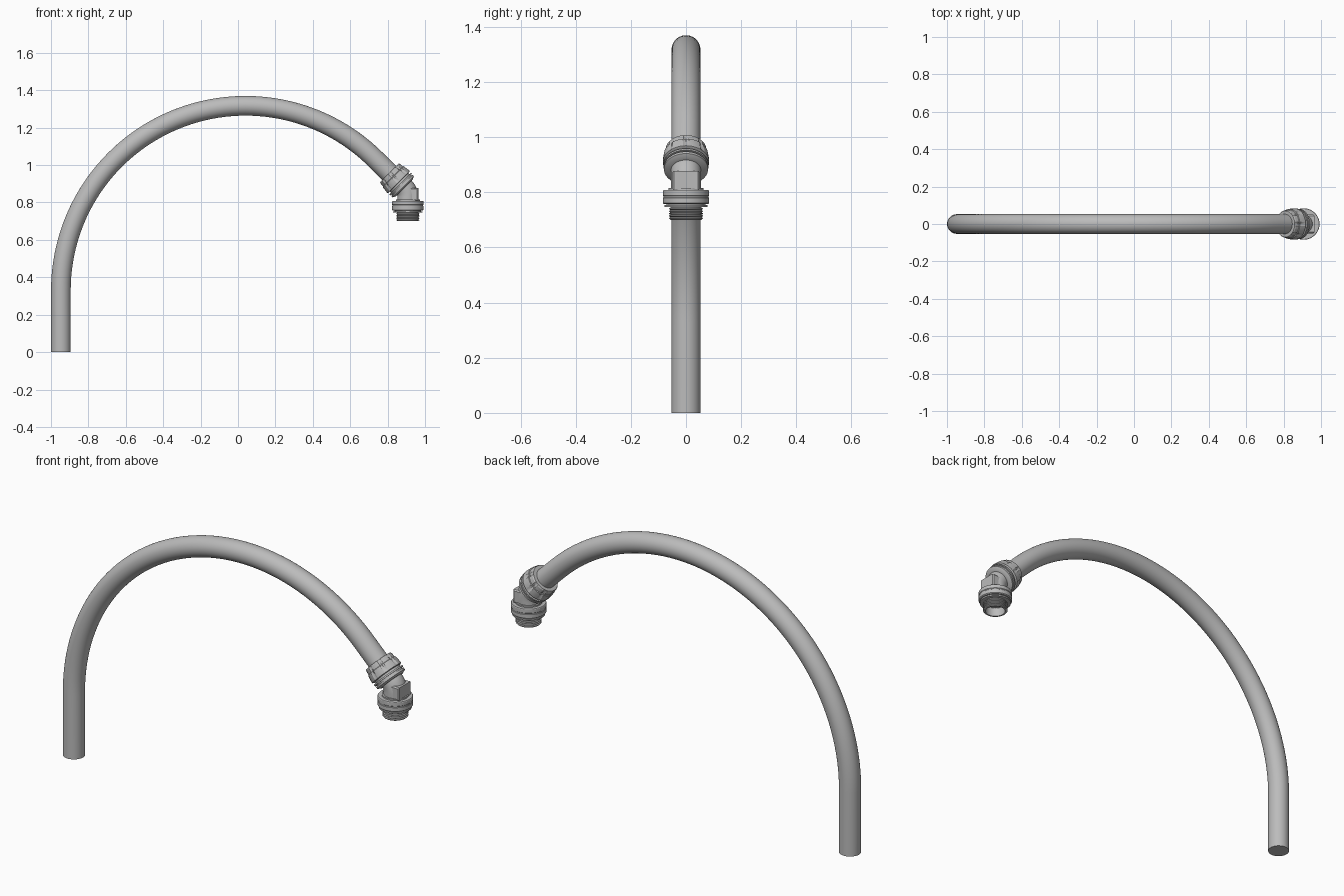
import bpy, bmesh
from math import sin, cos, pi, radians
from mathutils import Vector

cube = bpy.data.objects.get("Cube")
if cube:
    bpy.data.objects.remove(cube, do_unlink=True)

grey = bpy.data.materials.new("mid grey")
grey.use_nodes = True
grey.diffuse_color = (0.5, 0.5, 0.5, 1)
grey.node_tree.nodes["Principled BSDF"].inputs["Base Color"].default_value = (0.5, 0.5, 0.5, 1)

ELBOW = Vector((0.908, 0, 0.86))
DOWN = Vector((0, 0, -1))
UP_LEFT = Vector((-1, 0, 1)).normalized()
SIDE = Vector((0, 1, 0))


def finish(name, bm, angle=30):
    bmesh.ops.recalc_face_normals(bm, faces=bm.faces)
    mesh = bpy.data.meshes.new(name)
    bm.to_mesh(mesh)
    bm.free()
    mesh.materials.append(grey)
    obj = bpy.data.objects.new(name, mesh)
    bpy.context.collection.objects.link(obj)
    bpy.ops.object.select_all(action="DESELECT")
    obj.select_set(True)
    bpy.context.view_layer.objects.active = obj
    bpy.ops.object.shade_smooth_by_angle(angle=radians(angle))
    return obj


def sweep(name, rings, sides=48, grooves=None):
    """Skin round sections given as (centre, direction, radius)."""
    bm = bmesh.new()
    loops = []
    for i, (centre, direction, radius) in enumerate(rings):
        across = SIDE.cross(direction).normalized()
        loop = []
        for k in range(sides):
            a = 2 * pi * k / sides
            r = radius
            if grooves and i in grooves and k % 6 == 0:
                r -= 0.006
            loop.append(bm.verts.new(centre + (across * cos(a) + SIDE * sin(a)) * r))
        loops.append(loop)
    for a, b in zip(loops, loops[1:]):
        for k in range(sides):
            n = (k + 1) % sides
            bm.faces.new((a[k], a[n], b[n], b[k]))
    bm.faces.new(loops[0])
    bm.faces.new(loops[-1])
    return finish(name, bm)


def turned(name, axis, profile, grooves=None):
    """Lathe a (distance from elbow, radius) profile about an axis."""
    return sweep(name, [(ELBOW + axis * d, axis, r) for d, r in profile], 48, grooves)


# Long bent pipe: straight leg, sweeping arc, short straight end
hub, bend = Vector((0.04, 0, 0.33)), 0.987
path = [(Vector((hub.x - bend, 0, 0)), Vector((0, 0, 1)), 0.0525)]
for i in range(61):
    a = radians(180 - 135 * i / 60)
    path.append((hub + Vector((cos(a), 0, sin(a))) * bend, Vector((sin(a), 0, -cos(a))), 0.0525))
path.append((ELBOW + UP_LEFT * 0.05, -UP_LEFT, 0.0525))
sweep("bent_pipe", path)

# Elbow body between the two couplings
body = [(ELBOW + UP_LEFT * 0.06, -UP_LEFT, 0.055)]
for i in range(9):
    t = i / 8
    p = ELBOW + UP_LEFT * 0.03 * (1 - t) ** 2 + DOWN * 0.03 * t ** 2
    a = radians(45 * (1 - t))
    body.append((p, Vector((sin(a), 0, -cos(a))), 0.055))
body.append((ELBOW + DOWN * 0.06, DOWN, 0.055))
sweep("elbow_body", body)

# Flat wrench pad on the outside of the elbow
bm = bmesh.new()
bmesh.ops.create_cube(bm, size=1)
for v in bm.verts:
    v.co = Vector((0.932 + v.co.x * 0.064, v.co.y * 0.1, 0.842 + v.co.z * 0.07))
edges = [e for e in bm.edges if abs(e.verts[0].co.y - e.verts[1].co.y) < 0.01]
bmesh.ops.bevel(bm, geom=edges, offset=0.006, segments=1, affect="EDGES")
finish("elbow_pad", bm)

# Gripped gland nut on the pipe end
turned("gland_nut", UP_LEFT,
       [(0.139, 0.053), (0.139, 0.070), (0.134, 0.074), (0.112, 0.076),
        (0.110, 0.080), (0.078, 0.084), (0.070, 0.084), (0.067, 0.078), (0.067, 0.053)],
       grooves=(2, 3, 4, 5))

# Collar with two rings between the nut and the elbow
turned("gland_collar", UP_LEFT,
       [(0.070, 0.053), (0.070, 0.070), (0.058, 0.070), (0.058, 0.082), (0.050, 0.082),
        (0.050, 0.074), (0.044, 0.074), (0.044, 0.080), (0.034, 0.080), (0.026, 0.064), (0.026, 0.050)])

# Coupling ring below the elbow
turned("lower_coupling", DOWN,
       [(0.045, 0.050), (0.045, 0.064), (0.052, 0.064), (0.052, 0.082), (0.055, 0.084),
        (0.072, 0.084), (0.074, 0.082), (0.078, 0.082), (0.080, 0.084),
        (0.099, 0.084), (0.103, 0.079), (0.103, 0.050)])

# Thin sealing flange
turned("sealing_flange", DOWN,
       [(0.102, 0.050), (0.102, 0.070), (0.107, 0.070), (0.107, 0.078), (0.114, 0.078), (0.114, 0.050)])

# Hollow threaded end
thread = [(0.112, 0.050), (0.112, 0.057)]
for i in range(5):
    d = 0.116 + i * 0.0085
    thread += [(d, 0.057), (d + 0.003, 0.0615), (d + 0.005, 0.0615), (d + 0.008, 0.057)]
thread += [(0.160, 0.057), (0.160, 0.049), (0.070, 0.049)]
turned("threaded_end", DOWN, thread)

# The bore passes through the flange and coupling, so cut them open
cutter = turned("bore_cutter", DOWN, [(0.072, 0.0485), (0.2, 0.0485)])
cutter.hide_render = True
cutter.hide_viewport = True
for name in ("lower_coupling", "sealing_flange"):
    mod = bpy.data.objects[name].modifiers.new("bore", "BOOLEAN")
    mod.object = cutter
    mod.operation = "DIFFERENCE"
    mod.solver = "EXACT"
